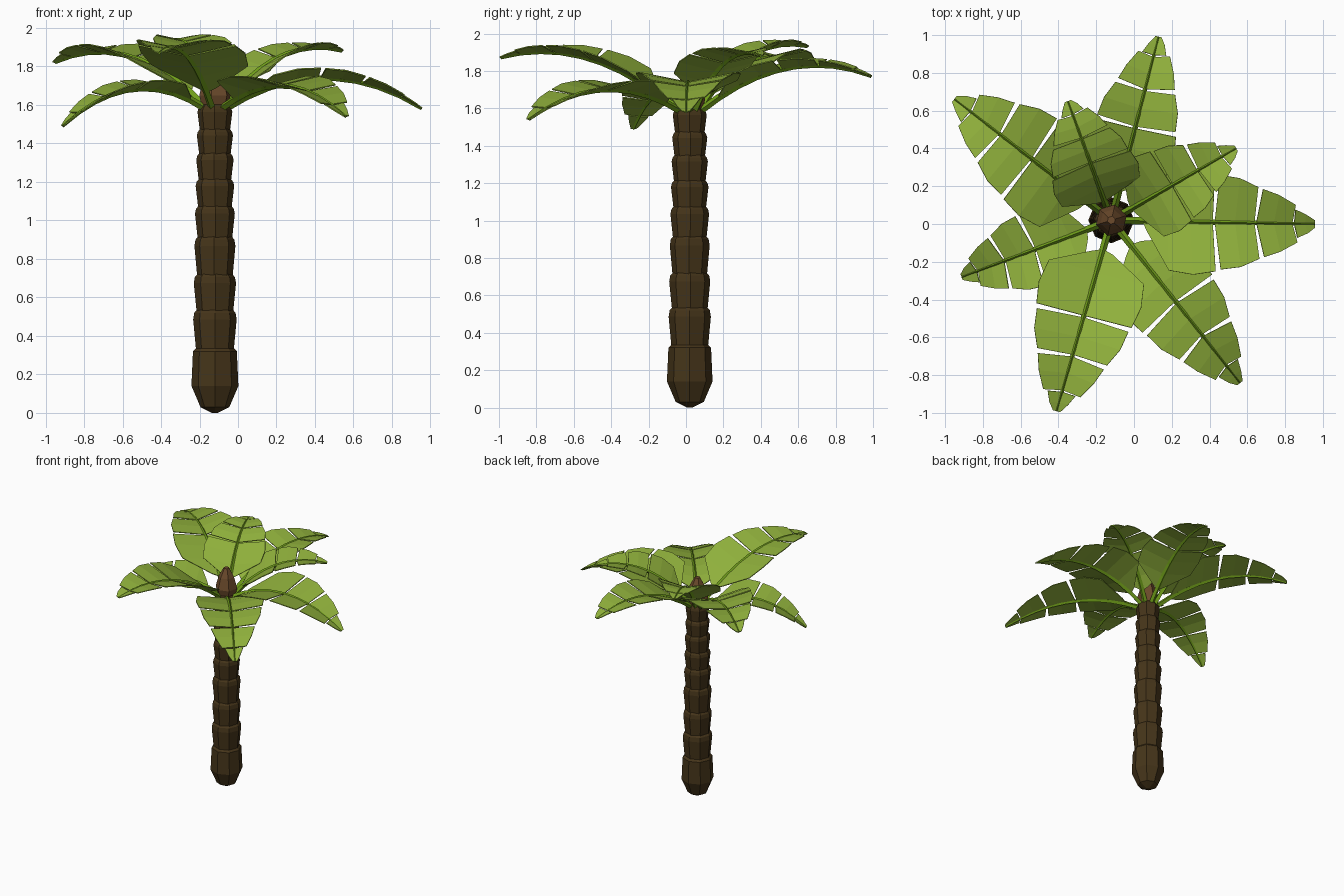
import bpy, math
from mathutils import Vector

if "Cube" in bpy.data.objects:
    bpy.data.objects.remove(bpy.data.objects["Cube"])

CX, CY = -0.12, 0.02


def material(name, rgb):
    m = bpy.data.materials.new(name)
    m.diffuse_color = (*rgb, 1)
    m.use_nodes = True
    m.node_tree.nodes["Principled BSDF"].inputs["Base Color"].default_value = m.diffuse_color
    return m


BARK = material("bark", (0.06, 0.035, 0.01))
BUD = material("bud_brown", (0.15, 0.07, 0.025))
LEAF = material("leaf_green", (0.28, 0.44, 0.045))
STEM = material("stem_green", (0.16, 0.34, 0.01))


def add_mesh(name, verts, faces, mat):
    me = bpy.data.meshes.new(name)
    me.from_pydata(verts, [], faces)
    me.materials.append(mat)
    ob = bpy.data.objects.new(name, me)
    bpy.context.collection.objects.link(ob)
    return ob


def lathe(name, profile, mat, sides=8, turn=0.0):
    """Closed solid of revolution around the trunk axis, profile is (radius, z)."""
    verts, faces = [], []
    for r, z in profile:
        for i in range(sides):
            a = 2 * math.pi * i / sides + turn
            verts.append((CX + r * math.cos(a), CY + r * math.sin(a), z))
    for k in range(len(profile) - 1):
        for i in range(sides):
            j = (i + 1) % sides
            faces.append((k * sides + i, k * sides + j, (k + 1) * sides + j, (k + 1) * sides + i))
    faces.append(tuple(reversed(range(sides))))
    n = (len(profile) - 1) * sides
    faces.append(tuple(range(n, n + sides)))
    return add_mesh(name, verts, faces, mat)


# Trunk: rounded foot, then stacked flaring segments
lathe("trunk_base", [(0.015, 0.0), (0.075, 0.03), (0.122, 0.14), (0.114, 0.32), (0.09, 0.345)], BARK)
levels = [0.33, 0.53, 0.715, 0.91, 1.07, 1.21, 1.345, 1.47, 1.59]
for k in range(len(levels) - 1):
    z0, z1 = levels[k], levels[k + 1]
    h, r = z1 - z0, 0.113 - 0.0032 * k
    lathe(f"trunk_segment_{k + 1}",
          [(r * 0.82, z0 - 0.02), (r * 0.87, z0), (r, z1 - 0.22 * h), (r * 0.95, z1 - 0.01), (r * 0.78, z1 + 0.012)],
          BARK, turn=0.05 * math.sin(2.3 * k))

# Heart bud in the crown
lathe("crown_bud", [(0.06, 1.55), (0.085, 1.65), (0.06, 1.74), (0.022, 1.81)], BUD, sides=6, turn=0.3)

# Panels along one side of a leaf: (start, end, width points as (position, half width))
PANELS = [
    [(0.11, 0.06), (0.24, 0.26), (0.36, 0.28), (0.475, 0.26)],
    [(0.485, 0.25), (0.59, 0.235), (0.69, 0.19)],
    [(0.70, 0.18), (0.79, 0.15), (0.885, 0.10)],
    [(0.895, 0.075), (0.95, 0.05), (1.0, 0.02)],
]


def leaf(index, tip, zc, size, bend):
    tip = Vector(tip)
    flat = Vector((tip.x - CX, tip.y - CY, 0))
    d = flat.normalized()
    side = Vector((-d.y, d.x, 0))
    root = Vector((CX, CY, 1.58)) + d * 0.05
    mid = root.lerp(tip, bend)
    mid.z = zc

    def at(t):
        return root * (1 - t) ** 2 + mid * 2 * t * (1 - t) + tip * t * t

    def up(t):
        tangent = ((mid - root) * (1 - t) + (tip - mid) * t).normalized()
        return tangent.cross(side).normalized()

    # Blade panels, both halves, raised slightly into a V
    verts, faces = [], []
    for s in (1, -1):
        for p, panel in enumerate(PANELS):
            base, n = len(verts), len(panel)
            for i, (t, w) in enumerate(panel):
                w *= size
                sweep = 0.015 if 0 < i < n - 1 else (0.022 if i == 0 else 0.008)
                if p == 3:
                    sweep = 0
                t2 = t + sweep + (0.012 if s < 0 else 0)
                t2 = min(t2, 1.0)
                verts.append(at(t))
                verts.append(at(t2) + side * s * w + up(t2) * 0.2 * w)
            for i in range(n - 1):
                a = base + 2 * i
                f = (a, a + 2, a + 3, a + 1)
                faces.append(f if s > 0 else f[::-1])
    blade = add_mesh(f"leaf_blade_{index}", verts, faces, LEAF)
    mod = blade.modifiers.new("thickness", 'SOLIDIFY')
    mod.thickness = 0.006
    mod.offset = 0

    # Four-sided tapering midrib
    verts, faces, steps = [], [], 9
    for k in range(steps + 1):
        t = k / steps
        r = 0.02 - 0.012 * t
        u = up(t)
        for o in (side, u, -side, -u):
            verts.append(at(t) + o * r)
    for k in range(steps):
        for i in range(4):
            j = (i + 1) % 4
            faces.append((4 * k + i, 4 * k + 4 + i, 4 * k + 4 + j, 4 * k + j))
    faces += [(0, 1, 2, 3), tuple(range(4 * steps + 3, 4 * steps - 1, -1))]
    add_mesh(f"leaf_midrib_{index}", verts, faces, STEM)


# Crown: tip position, height of the arch control point, width scale, arch position
LEAVES = [
    ((0.13, 0.99, 1.77), 1.95, 0.85, 0.50),
    ((-0.95, 0.66, 1.82), 2.00, 1.00, 0.50),
    ((-0.35, 0.65, 1.93), 2.00, 0.85, 0.42),
    ((0.54, 0.40, 1.88), 1.97, 0.82, 0.45),
    ((0.955, 0.00, 1.58), 1.90, 1.00, 0.50),
    ((0.56, -0.84, 1.54), 1.84, 0.92, 0.50),
    ((-0.41, -0.99, 1.87), 2.00, 1.00, 0.50),
    ((-0.91, -0.28, 1.49), 1.83, 0.80, 0.50),
]
for i, spec in enumerate(LEAVES):
    leaf(i + 1, *spec)
